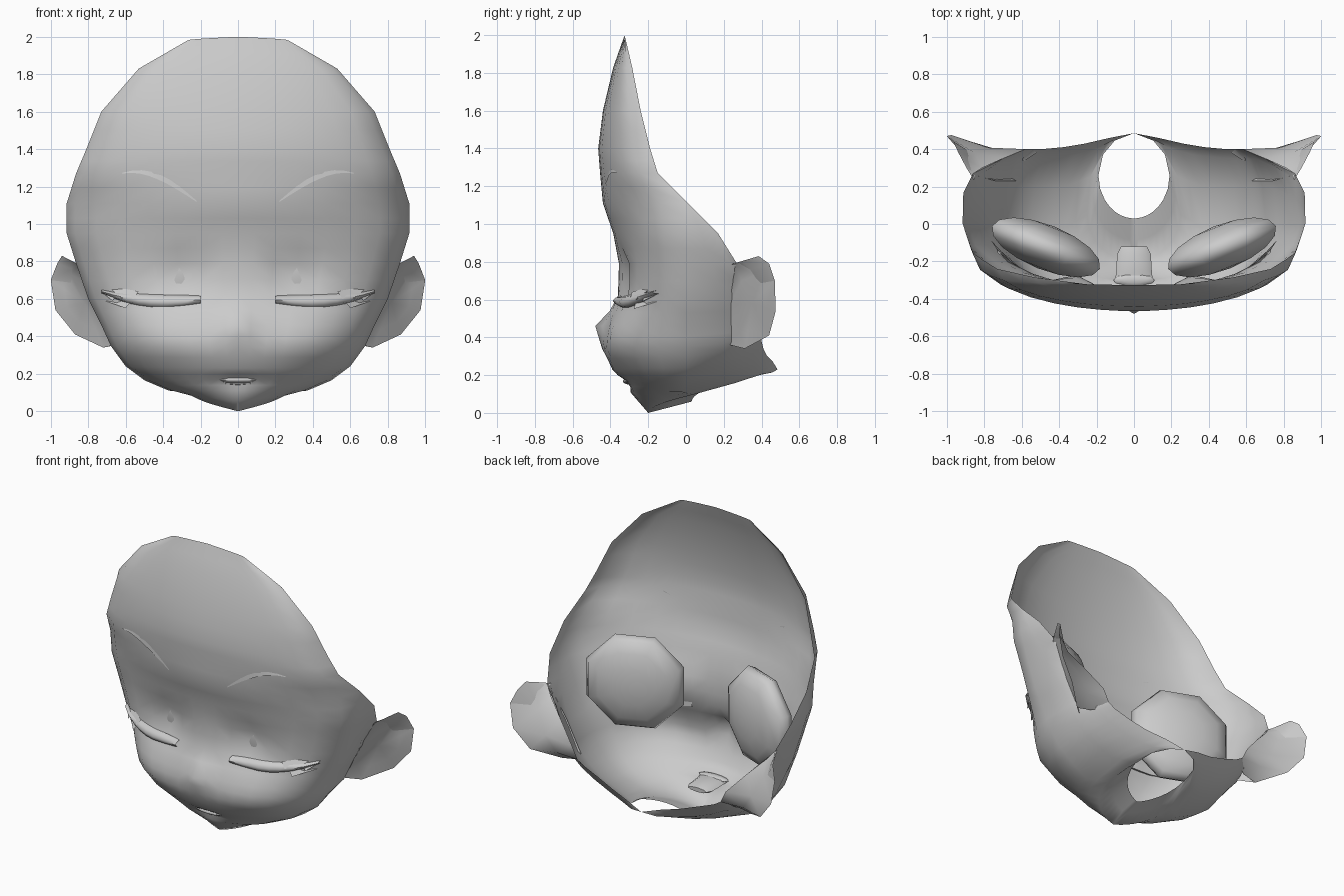
import bpy, bmesh, math
from mathutils import Vector

cube = bpy.data.objects.get("Cube")
if cube:
    bpy.data.objects.remove(cube, do_unlink=True)

clay = bpy.data.materials.new("clay_grey")
clay.use_nodes = True
clay.diffuse_color = (0.6, 0.6, 0.6, 1)
clay.node_tree.nodes["Principled BSDF"].inputs["Base Color"].default_value = clay.diffuse_color


def finish(name, bm, mirror=True, angle=60):
    """Turn a bmesh into a smooth object, mirrored across the middle."""
    bmesh.ops.remove_doubles(bm, verts=bm.verts, dist=0.0005)
    mesh = bpy.data.meshes.new(name)
    bm.to_mesh(mesh)
    bm.free()
    mesh.materials.append(clay)
    obj = bpy.data.objects.new(name, mesh)
    bpy.context.collection.objects.link(obj)
    if mirror:
        mod = obj.modifiers.new("mirror", "MIRROR")
        mod.use_clip = True
        mod.merge_threshold = 0.001
    bpy.ops.object.select_all(action="DESELECT")
    obj.select_set(True)
    bpy.context.view_layer.objects.active = obj
    bpy.ops.object.shade_smooth_by_angle(angle=math.radians(angle))
    return obj


def loft(bm, rows, closed=False):
    """Skin a list of equally long point rows."""
    grid = [[bm.verts.new(p) for p in row] for row in rows]
    for top, low in zip(grid, grid[1:]):
        n = len(top)
        for j in range(n if closed else n - 1):
            k = (j + 1) % n
            bm.faces.new((top[j], low[j], low[k], top[k]))
    return grid


# Head rows: middle (y, z), widest side point (x, y, z), open rim point (x, y, z)
HEAD = [
    (-.325, 2.0, .27, -.32, 1.98, .27, -.32, 1.98),
    (-.385, 1.83, .53, -.285, 1.83, .53, -.285, 1.83),
    (-.44, 1.6, .73, -.24, 1.6, .73, -.24, 1.6),
    (-.465, 1.4, .81, -.19, 1.4, .81, -.19, 1.4),
    (-.455, 1.27, .865, -.15, 1.27, .865, -.15, 1.27),
    (-.44, 1.11, .915, 0, 1.11, .915, .01, 1.11),
    (-.385, .95, .915, 0, .95, .91, .17, .95),
    (-.355, .79, .865, 0, .79, .86, .27, .79),
    (-.36, .62, .8, 0, .6, .7, .35, .62),
    (-.42, .46, .73, 0, .46, .58, .4, .49),
    (-.44, .34, .68, 0, .35, .54, .4, .41),
    (-.39, .23, .6, 0, .24, .49, .4, .38),
    (-.335, .17, .5, 0, .165, .38, .41, .34),
    (-.295, .11, .37, -.02, .11, .26, .43, .3),
    (-.2, 0, .25, .05, .1, .13, .46, .27),
    (.03, .06, .19, .26, .18, 0, .485, .23),
]


def blend(a, b, t):
    return [p + (q - p) * t for p, q in zip(a, b)]


def bump(x, z):
    """Nose, eye sockets, cheeks and mouth crease as soft offsets in y."""
    spots = [(0, .455, .07, .07, -.06), (.3, .73, .09, .1, .065),
             (.42, .4, .18, .13, -.035), (0, .155, .12, .02, .04)]
    return sum(d * math.exp(-((x - cx) / w) ** 2 - ((z - cz) / h) ** 2)
               for cx, cz, w, h, d in spots)


def face_y(x, z):
    """Depth of the face surface at a given front position."""
    for a, b in zip(HEAD, HEAD[1:]):
        if a[1] >= z >= b[1]:
            cy, _, sx, sy, *_ = blend(a, b, (a[1] - z) / (a[1] - b[1]))
            return sy + (cy - sy) * math.sqrt(max(0, 1 - (x / sx) ** 2)) + bump(x, z)
    return 0


def head_row(row):
    cy, cz, sx, sy, sz, rx, ry, rz = row
    points = []
    for u in (0, .06, .14, .24, .35, .48, .62, .8, 1):
        t = u * math.pi / 2
        x, z = sx * math.sin(t), cz + (sz - cz) * u
        y = sy + (cy - sy) * math.cos(t)
        points.append((x, y + (bump(x, z) if y < -.1 else 0), z))
    for u in (.33, .67, 1):
        t = u * math.pi / 2
        points.append((rx + (sx - rx) * math.cos(t), sy + (ry - sy) * math.sin(t),
                       sz + (rz - sz) * u))
    points[0] = (0,) + points[0][1:]
    if rx == 0:
        points[-1] = (0, ry, rz)
    return points


# Open head shell with the neck hole underneath
bm = bmesh.new()
rows = []
for a, b in zip(HEAD, HEAD[1:]):
    rows += [head_row(a), head_row(blend(a, b, .5))]
loft(bm, rows + [head_row(HEAD[-1])])
finish("head_shell", bm)

# Ears: a shallow front dish and a back that runs into the open rim of the head
lobe = [Vector(p) for p in (
    (.85, .26, .78), (.94, .385, .83), (.965, .44, .79), (1, .47, .7),
    (.975, .475, .54), (.87, .44, .41), (.72, .31, .34))]
root = [Vector(p) for p in ((.63, .23, .36), (.74, .23, .57))]
rim = [Vector(p) for p in (
    (.86, .27, .79), (.85, .275, .78), (.81, .3, .73), (.7, .35, .62),
    (.58, .4, .49), (.54, .4, .41), (.52, .38, .38))]
hollow = Vector((.82, .35, .58))
outline = lobe + root
bm = bmesh.new()
loft(bm, [outline, [p.lerp(hollow, .4) for p in outline], [hollow] * len(outline)], closed=True)
loft(bm, [rim, [a.lerp(b, .5) + Vector((0, -.03, 0)) for a, b in zip(rim, lobe)], lobe])
bmesh.ops.remove_doubles(bm, verts=bm.verts, dist=0.0005)
bmesh.ops.recalc_face_normals(bm, faces=bm.faces)
finish("ears", bm)

# Eyes: flattened lenses behind the closed lids
bm = bmesh.new()
bmesh.ops.create_uvsphere(bm, u_segments=8, v_segments=8, radius=1)
bmesh.ops.rotate(bm, verts=bm.verts, matrix=Vector((0, 0, 1)).rotation_difference(
    Vector((0, 1, 0))).to_matrix())
bmesh.ops.rotate(bm, verts=bm.verts, matrix=Vector((1, 0, 0)).rotation_difference(
    Vector((1, 0, math.tan(math.pi / 8)))).to_matrix())
bmesh.ops.scale(bm, verts=bm.verts, vec=(.335, .12, .335))
turn = Vector((1, 0, 0)).rotation_difference(Vector((.93, .37, 0))).to_matrix()
bmesh.ops.rotate(bm, verts=bm.verts, matrix=turn)
bmesh.ops.translate(bm, verts=bm.verts, vec=(.47, -.125, .765))
finish("eyes", bm)

# Closed eyelashes: a rounded wedge that follows the lid
bm = bmesh.new()
rows = []
for i in range(9):
    t = i / 8
    x = .2 + .53 * t
    z = .595 - .012 * math.sin(math.pi * t) + .045 * t ** 3
    h = .01 + .026 * math.sin(math.pi * min(1, t + .08)) ** .6
    y = face_y(x, .6)
    rows.append([(x, y + .005, z + h), (x, y - .02, z + h * .7), (x, y - .035, z),
                 (x, y - .025, z - h * .7), (x, y + .005, z - h)])
loft(bm, rows, closed=True)

# Outer lash spikes
for x, z, tip in ((.67, .61, (.765, -.085, .665)), (.62, .62, (.72, -.15, .69)),
                  (.56, .62, (.66, -.2, .665)), (.6, .57, (.74, -.12, .6))):
    y = face_y(x, .6)
    base = [(x - .03, y - .025, z + .02), (x, y - .035, z - .02), (x + .02, y + .01, z)]
    loft(bm, [base, [tip] * 3], closed=True)
bmesh.ops.remove_doubles(bm, verts=bm.verts, dist=0.0005)
bmesh.ops.recalc_face_normals(bm, faces=bm.faces)
finish("eyelashes", bm)

# Thin arched eyebrows lying on the forehead
bm = bmesh.new()
rows = []
for i in range(9):
    t = i / 8
    x, z = .22 + .4 * t, 1.12 + .16 * math.sin(t * 1.9)
    h = .002 + .01 * math.sin(math.pi * t)
    rows.append([(x - h * .6, face_y(x, z) - .002, z + h),
                 (x + h * .6, face_y(x, z) - .002, z - h)])
loft(bm, [list(column) for column in zip(*rows)])
finish("eyebrows", bm)


def ring(half_width, y, z, half_height):
    return [(half_width * math.cos(k * math.pi / 4), y, z + half_height * math.sin(k * math.pi / 4))
            for k in range(8)]


# Mouth pocket reaching back into the head
bm = bmesh.new()
grid = loft(bm, [ring(.1, -.3, .16, .018), ring(.095, -.25, .155, .028),
                 ring(.09, -.16, .15, .028), ring(.07, -.12, .15, .015)], closed=True)
bm.faces.new(grid[-1])
bmesh.ops.recalc_face_normals(bm, faces=bm.faces)
finish("mouth_pocket", bm, mirror=False)

# Lips
bm = bmesh.new()
bmesh.ops.create_uvsphere(bm, u_segments=12, v_segments=6, radius=1)
bmesh.ops.scale(bm, verts=bm.verts, vec=(.11, .035, .018))
bmesh.ops.translate(bm, verts=bm.verts, vec=(0, -.3, .168))
finish("lips", bm, mirror=False)
